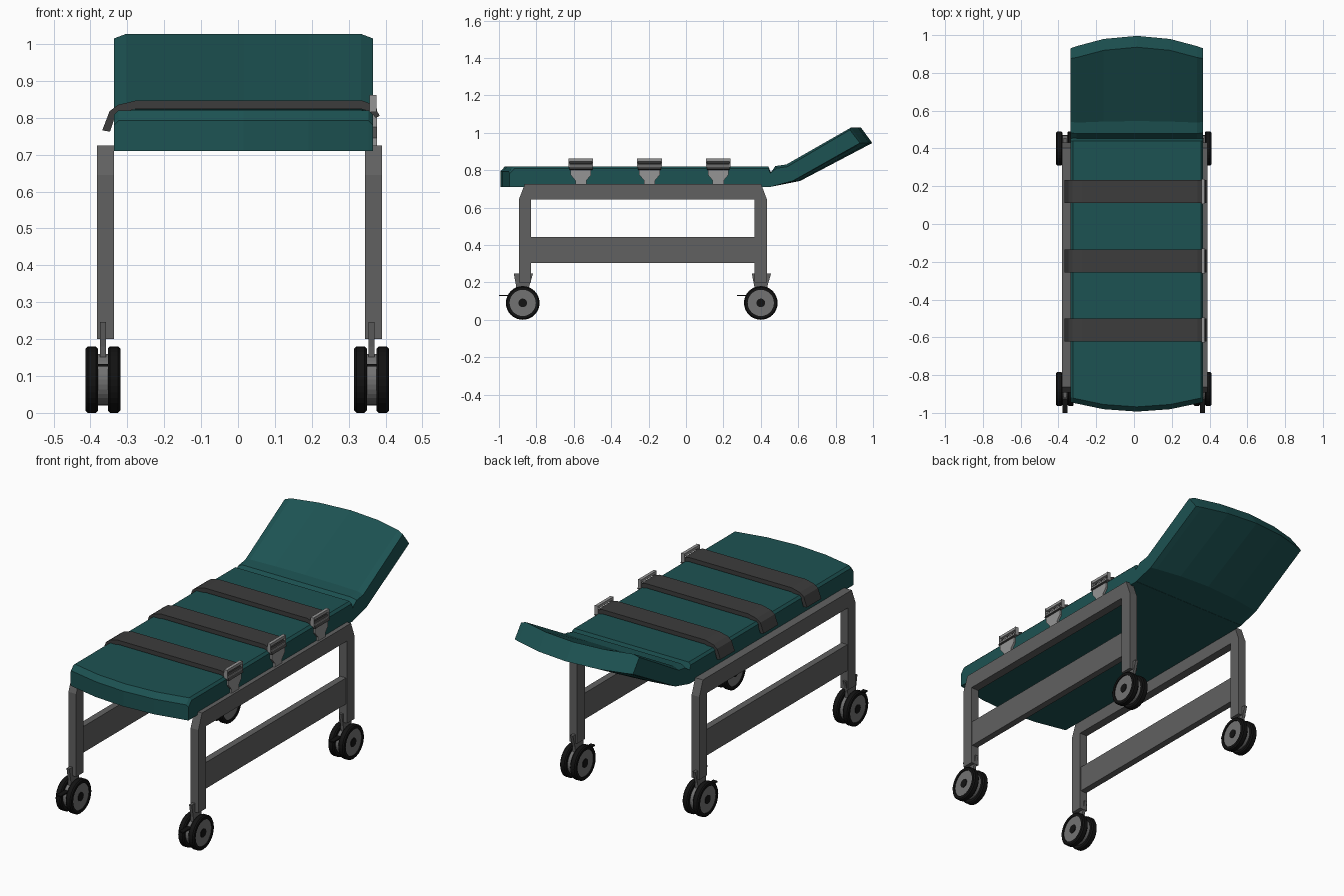
import bpy, bmesh, math
from mathutils import Matrix

if "Cube" in bpy.data.objects:
    bpy.data.objects.remove(bpy.data.objects["Cube"])


def material(name, rgb):
    m = bpy.data.materials.new(name)
    m.diffuse_color = (*rgb, 1)
    m.use_nodes = True
    m.node_tree.nodes["Principled BSDF"].inputs["Base Color"].default_value = m.diffuse_color
    return m


TEAL = material("teal_vinyl", (0.012, 0.085, 0.085))
STEEL = material("painted_steel", (0.12, 0.12, 0.12))
LIGHT = material("buckle_metal", (0.3, 0.3, 0.3))
WEB = material("strap_webbing", (0.045, 0.045, 0.045))
RUBBER = material("black_rubber", (0.006, 0.006, 0.006))
DISC = material("wheel_grey", (0.17, 0.17, 0.17))


def finish(name, bm, mat):
    bmesh.ops.recalc_face_normals(bm, faces=bm.faces)
    me = bpy.data.meshes.new(name)
    bm.to_mesh(me)
    bm.free()
    ob = bpy.data.objects.new(name, me)
    bpy.context.collection.objects.link(ob)
    me.materials.append(mat)
    return ob


def loft(name, slices, mat):
    """Join (x, [(y, z), ...]) outlines across x and cap both ends."""
    bm = bmesh.new()
    rings = [[bm.verts.new((x, y, z)) for y, z in pts] for x, pts in slices]
    n = len(rings[0])
    for a, b in zip(rings, rings[1:]):
        for i in range(n):
            j = (i + 1) % n
            bm.faces.new((a[i], a[j], b[j], b[i]))
    bm.faces.new(rings[0])
    bm.faces.new(rings[-1])
    return finish(name, bm, mat)


def prism(name, pts, x0, x1, mat):
    return loft(name, [(x0, pts), (x1, pts)], mat)


def box(name, x, y, z, mat):
    return prism(name, [(y[0], z[0]), (y[1], z[0]), (y[1], z[1]), (y[0], z[1])], x[0], x[1], mat)


def disc(name, x0, x1, r, y, z, mat, bevel=0.0):
    # cylinder along x with optional chamfered rims
    bm = bmesh.new()
    bmesh.ops.create_cone(bm, cap_ends=True, segments=32, radius1=r, radius2=r, depth=abs(x1 - x0))
    if bevel:
        rim = [e for e in bm.edges if abs(e.verts[0].co.z - e.verts[1].co.z) < 1e-5]
        bmesh.ops.bevel(bm, geom=rim, offset=bevel, segments=2, profile=0.5, affect='EDGES')
    bm.transform(Matrix.Translation(((x0 + x1) / 2, y, z)) @ Matrix.Rotation(math.pi / 2, 4, 'Y'))
    return finish(name, bm, mat)


def tyre(name, x0, x1, r_out, r_in, y, z, mat):
    # ring with chamfered tread
    c = 0.006
    lo, hi = min(x0, x1), max(x0, x1)
    prof = [(lo, r_in), (lo, r_out - c), (lo + c, r_out), (hi - c, r_out), (hi, r_out - c), (hi, r_in)]
    bm = bmesh.new()
    rings = []
    for k in range(32):
        a = 2 * math.pi * k / 32
        rings.append([bm.verts.new((x, y + r * math.cos(a), z + r * math.sin(a))) for x, r in prof])
    for k in range(32):
        a, b = rings[k], rings[(k + 1) % 32]
        for i in range(len(prof)):
            j = (i + 1) % len(prof)
            bm.faces.new((a[i], a[j], b[j], b[i]))
    return finish(name, bm, mat)


# Mattress and headrest: side profiles lofted across x with bowed ends
CX, HW = 0.015, 0.351


def columns(edge):
    return [-HW, -HW + edge, -HW / 2, 0, HW / 2, HW - edge, HW]


def mattress_profile(u):
    b = 0.05 * (1 - (u / HW) ** 2)
    d = 0.012 if abs(u) > HW - 0.001 else 0
    return [(-0.943 - b, 0.71), (0.455, 0.71), (0.455, 0.785 - d), (0.44, 0.82 - d),
            (-0.918 - b, 0.82 - d), (-0.943 - b, 0.792 - d)]


def headrest_profile(u):
    bow = 0.066 * (1 - (u / HW) ** 2)
    d = 1 if abs(u) > HW - 0.001 else 0
    base = [(0.45, 0.71, 0, 0), (0.57, 0.742, 0.6, 0), (0.93, 0.945, 1, 0),
            (0.87, 1.027, 1, 1), (0.535, 0.83, 0.15, 1), (0.478, 0.822, 0, 1), (0.452, 0.785, 0, 0)]
    return [(y + w * bow + 0.006 * t * d, z - 0.012 * t * d) for y, z, w, t in base]


loft("mattress", [(CX + u, mattress_profile(u)) for u in columns(0.012)], TEAL)
loft("headrest", [(CX + u, headrest_profile(u)) for u in columns(0.032)], TEAL)

# Side frames: inverted U with chamfered corners, plus a wide lower panel
U_SHAPE = [(-0.893, 0.2), (-0.83, 0.2), (-0.83, 0.642), (0.367, 0.642), (0.367, 0.2), (0.432, 0.2),
           (0.432, 0.645), (0.402, 0.725), (-0.862, 0.725), (-0.893, 0.645)]
for s, side in ((-1, "left"), (1, "right")):
    fx = 0.004 + s * 0.363
    prism(f"{side}_frame", U_SHAPE, fx - 0.023, fx + 0.023, STEEL)
    box(f"{side}_lower_panel", (fx - 0.018, fx + 0.018), (-0.835, 0.372), (0.303, 0.443), STEEL)

    # Twin-wheel casters with stem and brake lever
    wx, wz = -0.002 + s * 0.364, 0.09
    for end, wy in (("front", -0.873), ("rear", 0.4)):
        tag = f"{side}_{end}"
        prism(f"{tag}_caster_stem", [(wy - 0.03, 0.1), (wy + 0.03, 0.1), (wy + 0.035, 0.18),
              (wy + 0.055, 0.247), (wy - 0.048, 0.247), (wy - 0.035, 0.18)], wx - 0.008, wx + 0.008, STEEL)
        disc(f"{tag}_caster_hub", wx - 0.016, wx + 0.016, 0.07, wy, wz, DISC)
        box(f"{tag}_brake_lever", (wx - 0.013, wx + 0.013), (wy - 0.127, wy - 0.05), (0.126, 0.133), RUBBER)
        for t, which in ((-1, "inner"), (1, "outer")):
            tyre(f"{tag}_{which}_tyre", wx + t * 0.013, wx + t * 0.047, 0.09, 0.07, wy, wz, RUBBER)
            disc(f"{tag}_{which}_wheel_disc", wx + t * 0.015, wx + t * 0.042, 0.072, wy, wz, DISC)
            disc(f"{tag}_{which}_axle_cap", wx + t * 0.04, wx + t * 0.045, 0.023, wy, wz, RUBBER)

# Straps over the mattress, each with a buckle on the right side
OUTER = [(-0.368, 0.766), (-0.348, 0.818), (-0.325, 0.835), (-0.275, 0.847), (0.335, 0.847), (0.368, 0.835), (0.384, 0.805)]
INNER = [(0.373, 0.8), (0.358, 0.817), (0.333, 0.824), (-0.275, 0.824), (-0.316, 0.814), (-0.333, 0.804), (-0.347, 0.762)]
BUCKLE = [(0.065, 0.825), (0.055, 0.815), (0.055, 0.775), (0.03, 0.745), (0.03, 0.715)]
for i, y in enumerate((0.172, -0.195, -0.562)):
    bm = bmesh.new()
    face = bm.faces.new([bm.verts.new((x, y - 0.061, z)) for x, z in OUTER + INNER])
    ext = bmesh.ops.extrude_face_region(bm, geom=[face], use_keep_orig=True)
    bmesh.ops.translate(bm, vec=(0, 0.122, 0), verts=[v for v in ext["geom"] if isinstance(v, bmesh.types.BMVert)])
    finish(f"strap_{i + 1}", bm, WEB)
    half = [(y + a, z) for a, z in BUCKLE]
    other = [(y - a, z) for a, z in reversed(BUCKLE)]
    prism(f"buckle_plate_{i + 1}", half + other, 0.363, 0.377, LIGHT)
    box(f"buckle_top_bar_{i + 1}", (0.357, 0.374), (y - 0.065, y + 0.065), (0.846, 0.861), LIGHT)
    for t, nm in ((-1, "front"), (1, "rear")):
        a, b = sorted((y + t * 0.0605, y + t * 0.066))
        box(f"buckle_{nm}_post_{i + 1}", (0.357, 0.376), (a, b), (0.815, 0.861), LIGHT)
